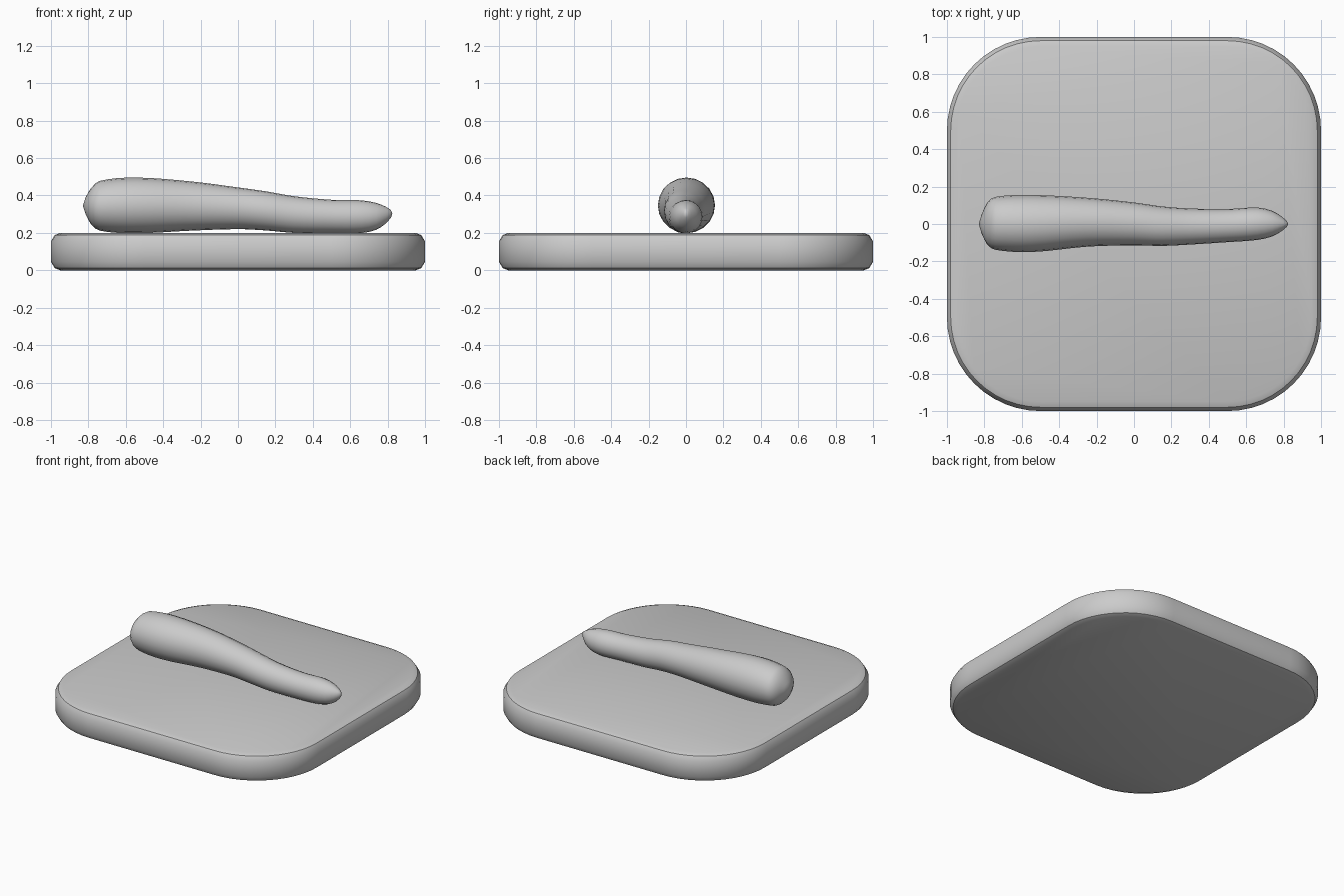
import bpy, bmesh
from math import sin, cos, pi

if "Cube" in bpy.data.objects:
    bpy.data.objects.remove(bpy.data.objects["Cube"])


def finish(bm, name, angle):
    bmesh.ops.recalc_face_normals(bm, faces=bm.faces[:])
    me = bpy.data.meshes.new(name)
    bm.to_mesh(me)
    bm.free()
    ob = bpy.data.objects.new(name, me)
    bpy.context.collection.objects.link(ob)
    bpy.ops.object.select_all(action='DESELECT')
    ob.select_set(True)
    bpy.context.view_layer.objects.active = ob
    bpy.ops.object.shade_smooth_by_angle(angle=angle)
    return ob


def bridge(bm, a, b):
    n = len(a)
    for i in range(n):
        bm.faces.new((a[i], a[(i + 1) % n], b[(i + 1) % n], b[i]))


# Board: rounded square rings, following a softly rounded edge profile
R, STEPS = 0.5, 12
profile = [(0.05, 0.0), (0.02, 0.012), (0.0, 0.045),
           (0.0, 0.155), (0.02, 0.188), (0.05, 0.2)]
bm = bmesh.new()
rings = []
for inset, z in profile:
    ring = []
    for q, (sx, sy) in enumerate(((1, 1), (-1, 1), (-1, -1), (1, -1))):
        for i in range(STEPS + 1):
            a = (q + i / STEPS) * pi / 2
            r = R - inset
            ring.append(bm.verts.new((sx * (1 - R) + r * cos(a),
                                      sy * (1 - R) + r * sin(a), z)))
    rings.append(ring)
for a, b in zip(rings, rings[1:]):
    bridge(bm, a, b)
bm.faces.new(rings[0][::-1])
bm.faces.new(rings[-1])
finish(bm, "board", 0.6)

# Carrot: lofted sections (x, y min, y max, z min, z max)
sections = [
    (-0.815, -0.05, 0.05, 0.30, 0.39),
    (-0.785, -0.11, 0.115, 0.245, 0.44),
    (-0.74, -0.138, 0.145, 0.212, 0.478),
    (-0.55, -0.15, 0.155, 0.198, 0.496),
    (-0.25, -0.121, 0.14, 0.212, 0.475),
    (0.0, -0.114, 0.115, 0.22, 0.443),
    (0.15, -0.117, 0.094, 0.213, 0.422),
    (0.3, -0.11, 0.083, 0.2, 0.396),
    (0.5, -0.097, 0.08, 0.198, 0.377),
    (0.66, -0.085, 0.088, 0.199, 0.374),
    (0.74, -0.066, 0.07, 0.217, 0.36),
    (0.79, -0.038, 0.04, 0.25, 0.34),
    (0.818, -0.014, 0.014, 0.282, 0.322),
]


def spline(p0, p1, p2, p3, t):
    # non-uniform smooth interpolation over x
    h = p2[0] - p1[0]
    out = [p1[0] + h * t]
    for k in range(1, 5):
        m1 = (p2[k] - p0[k]) / (p2[0] - p0[0]) * h
        m2 = (p3[k] - p1[k]) / (p3[0] - p1[0]) * h
        out.append((2*t**3 - 3*t**2 + 1) * p1[k] + (t**3 - 2*t**2 + t) * m1
                   + (3*t**2 - 2*t**3) * p2[k] + (t**3 - t**2) * m2)
    return out


smooth = []
for i in range(len(sections) - 1):
    p = [sections[min(max(i + d, 0), len(sections) - 1)] for d in (-1, 0, 1, 2)]
    n = 4 if p[2][0] - p[1][0] > 0.1 else 2
    smooth += [spline(*p, j / n) for j in range(n)]
smooth.append(sections[-1])

SIDES = 20
bm = bmesh.new()
rings = []
for x, y0, y1, z0, z1 in smooth:
    rings.append([bm.verts.new((x, (y0 + y1) / 2 + (y1 - y0) / 2 * cos(2 * pi * i / SIDES),
                                (z0 + z1) / 2 + (z1 - z0) / 2 * sin(2 * pi * i / SIDES)))
                  for i in range(SIDES)])
for a, b in zip(rings, rings[1:]):
    bridge(bm, a, b)
for ring, tip in ((rings[0], (-0.83, 0, 0.345)), (rings[-1], (0.825, 0, 0.302))):
    v = bm.verts.new(tip)
    for i in range(SIDES):
        bm.faces.new((ring[i], ring[(i + 1) % SIDES], v))
finish(bm, "carrot", 1.2)
